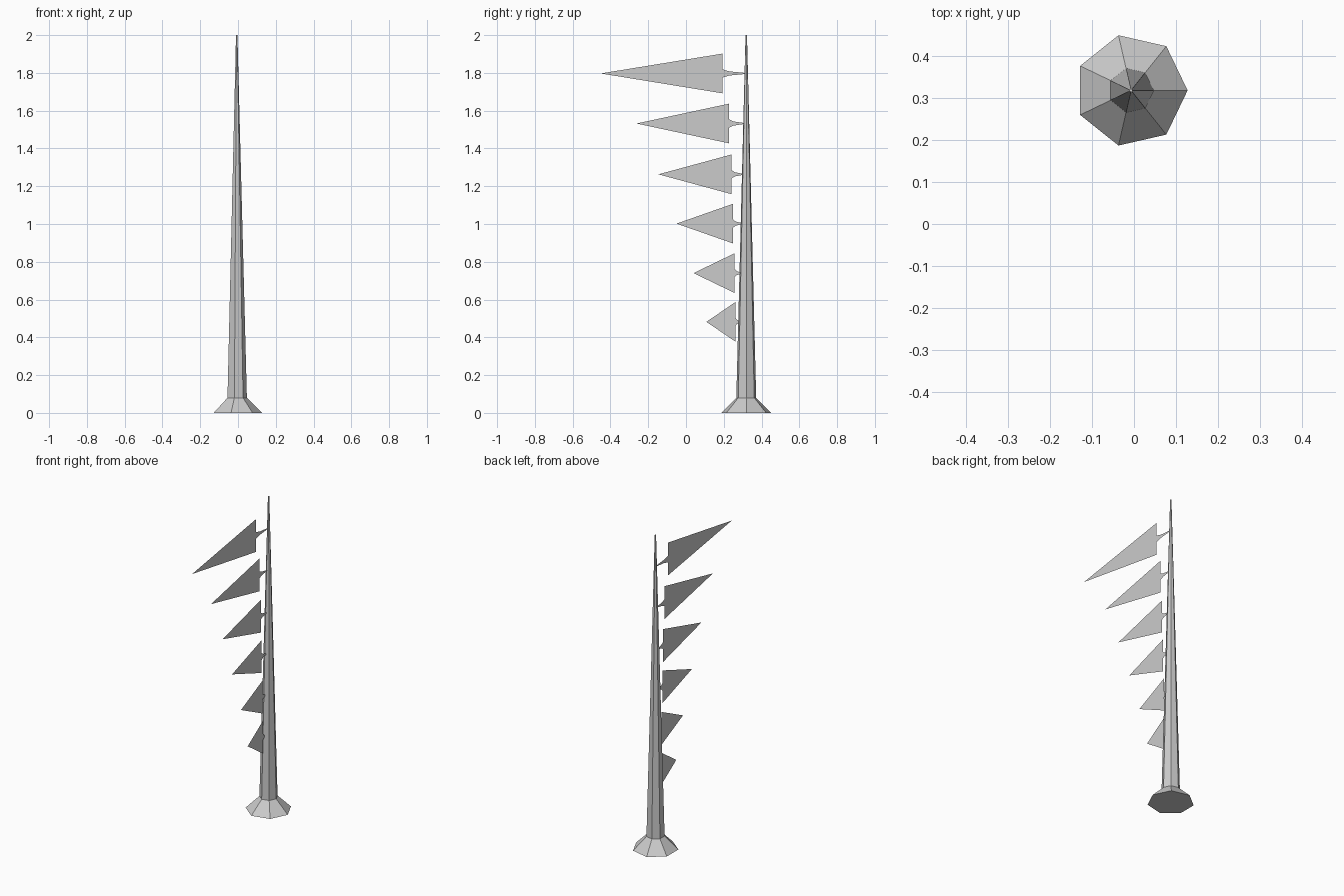
import bpy
import math

if "Cube" in bpy.data.objects:
    bpy.data.objects.remove(bpy.data.objects["Cube"])

CX, CY = -0.007, 0.319   # pole axis
SIDES = 7


def add_mesh(name, verts, faces):
    mesh = bpy.data.meshes.new(name)
    mesh.from_pydata(verts, [], faces)
    mesh.update()
    obj = bpy.data.objects.new(name, mesh)
    bpy.context.collection.objects.link(obj)
    return obj


# Seven-sided tapering pole with flared foot: (radius, z) rings
profile = [(0.135, 0.0), (0.054, 0.08), (0.004, 2.0)]
verts, faces = [], []
for r, z in profile:
    for i in range(SIDES):
        a = 2 * math.pi * i / SIDES
        verts.append((CX + r * math.cos(a), CY + r * math.sin(a), z))
for k in range(len(profile) - 1):
    for i in range(SIDES):
        j = (i + 1) % SIDES
        faces.append((k * SIDES + i, k * SIDES + j,
                      (k + 1) * SIDES + j, (k + 1) * SIDES + i))
faces.append(tuple(reversed(range(SIDES))))
faces.append(tuple(range((len(profile) - 1) * SIDES, len(profile) * SIDES)))
add_mesh("pole", verts, faces)

# Flat pennants with a narrowing tie: tip y, back edge y, tie end y, centre z
pennants = [
    (-0.452, 0.193, 0.312, 1.797),
    (-0.262, 0.228, 0.306, 1.532),
    (-0.146, 0.241, 0.301, 1.263),
    (-0.050, 0.249, 0.297, 1.002),
    (0.040, 0.257, 0.292, 0.740),
    (0.108, 0.262, 0.287, 0.482),
]
for n, (tip, back, end, z) in enumerate(pennants, 1):
    mid = back + 0.3 * (end - back)
    outline = [(tip, 0.0), (back, -0.105), (back, -0.022), (mid, -0.011),
               (end, -0.003), (end, 0.003), (mid, 0.011), (back, 0.022),
               (back, 0.105)]
    pts = [(CX, y, z + dz) for y, dz in outline]
    # cloth triangle split at the tie, then the tie itself
    add_mesh(f"pennant_{n}", pts,
             [(0, 1, 2), (0, 2, 7), (0, 7, 8), (2, 3, 6, 7), (3, 4, 5, 6)])
